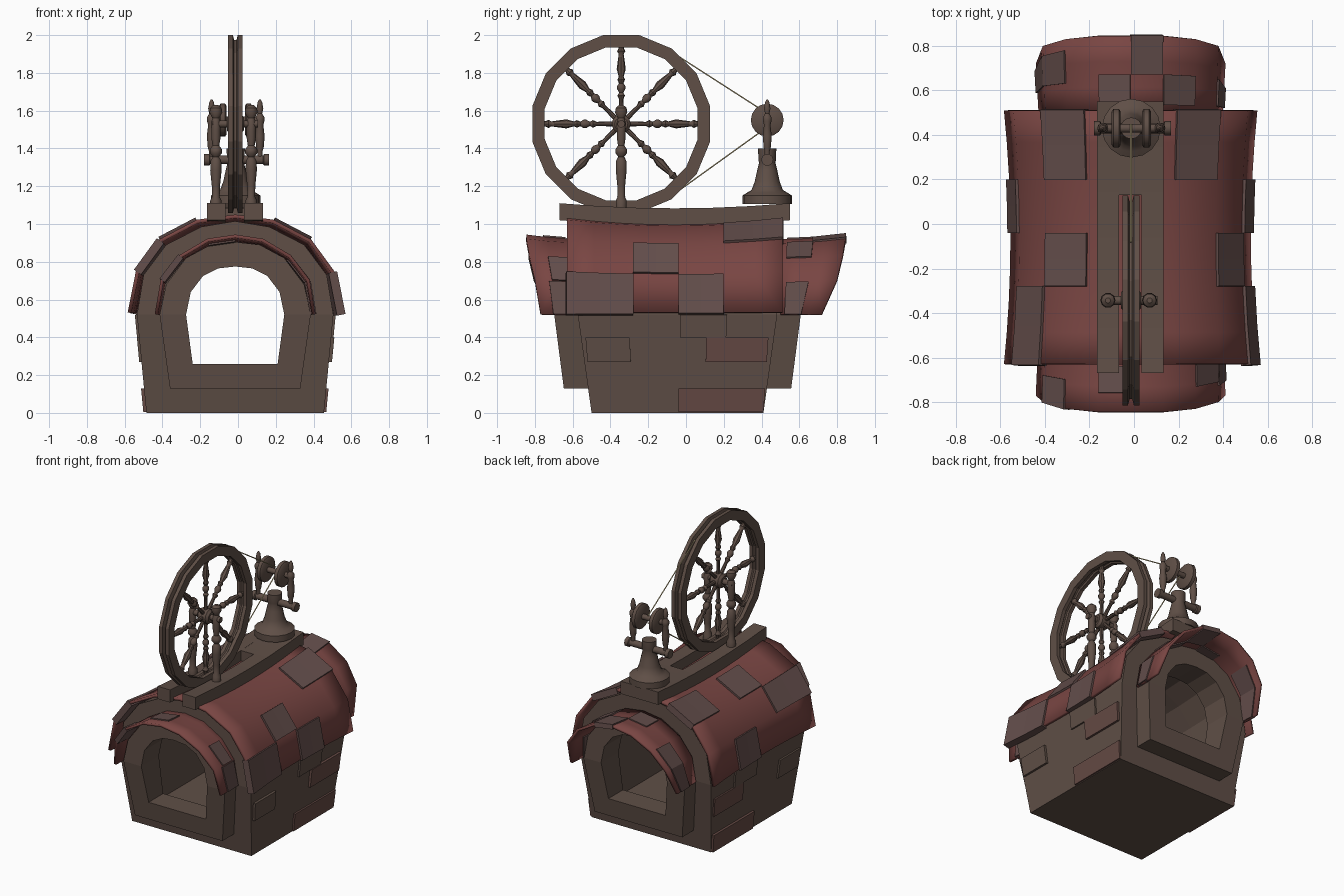
import bpy, bmesh, math, random
from mathutils import Vector

if "Cube" in bpy.data.objects:
    bpy.data.objects.remove(bpy.data.objects["Cube"])

random.seed(4)
CX = -0.015


def material(name, rgb):
    m = bpy.data.materials.new(name)
    m.diffuse_color = (*rgb, 1)
    m.use_nodes = True
    m.node_tree.nodes["Principled BSDF"].inputs["Base Color"].default_value = m.diffuse_color
    return m


RED = material("red_roof", (0.19, 0.06, 0.055))
TILE = material("faded_tile", (0.125, 0.075, 0.07))
WOOD = material("wood", (0.115, 0.078, 0.062))
PLANK = material("red_plank", (0.13, 0.068, 0.058))
STRING = material("string", (0.7, 0.58, 0.32))


def finish(name, bm, mat, smooth=False):
    bmesh.ops.recalc_face_normals(bm, faces=bm.faces)
    me = bpy.data.meshes.new(name)
    bm.to_mesh(me)
    bm.free()
    ob = bpy.data.objects.new(name, me)
    bpy.context.collection.objects.link(ob)
    me.materials.append(mat)
    if smooth:
        bpy.ops.object.select_all(action='DESELECT')
        ob.select_set(True)
        bpy.context.view_layer.objects.active = ob
        bpy.ops.object.shade_smooth_by_angle(angle=math.radians(40))
    return ob


def join_rings(bm, rings, closed=True):
    """Quads between successive rings of vertices."""
    for a, b in zip(rings, rings[1:]):
        n = len(a)
        for i in range(n if closed else n - 1):
            j = (i + 1) % n
            bm.faces.new((a[i], a[j], b[j], b[i]))


def lathe(name, profile, base, axis, segs=10, mat=WOOD, ring=False, phase=0, smooth=True):
    """Turn (radius, height) points round an axis; ring closes the profile on itself."""
    bm = bmesh.new()
    q = Vector(axis).to_track_quat('Z', 'Y')
    rings = []
    for r, h in profile:
        angs = [2 * math.pi * (i + phase) / segs for i in range(segs)]
        rings.append([bm.verts.new(Vector(base) + q @ Vector((r * math.cos(a), r * math.sin(a), h))) for a in angs])
    join_rings(bm, rings + rings[:1] if ring else rings)
    if not ring:
        bm.faces.new(rings[0])
        bm.faces.new(rings[-1])
    return finish(name, bm, mat, smooth)


def shell(name, f, us, vs, thick, mat, smooth=False):
    """Thick sheet over a surface f(u, v)."""
    bm = bmesh.new()
    join_rings(bm, [[bm.verts.new(f(u, v)) for u in us] for v in vs], closed=False)
    ob = finish(name, bm, mat, smooth)
    s = ob.modifiers.new("thickness", 'SOLIDIFY')
    s.thickness, s.offset = thick, 0
    if smooth:  # round the sheet after it has its thickness
        ob.modifiers.move(len(ob.modifiers) - 1, 0)
    return ob


def steps(a, b, n):
    return [a + (b - a) * i / n for i in range(n + 1)]


def along(profile, u):
    """Point on a half profile listed from ridge to eave, u negative = left."""
    i = min(int(abs(u)), len(profile) - 2)
    t = abs(u) - i
    (x0, z0), (x1, z1) = profile[i], profile[i + 1]
    return math.copysign(1, u) * (x0 + (x1 - x0) * t), z0 + (z1 - z0) * t


# House body and porches: hollow arched tubes
def tube(name, outer, inner, front, back, sag=0.0):
    bm = bmesh.new()
    full = lambda h: h + [(-x, z) for x, z in reversed(h[:-1])]

    def loop(half, s):
        out = []
        for x, z in full(half):
            y = front(z) * (1 - s) + back(z) * s
            dip = sag * (1 - (2 * s - 1) ** 2) * max(0, z - 0.52) / 0.5
            out.append(bm.verts.new((CX + x, y, z - dip)))
        return out
    ss = steps(0, 1, 6)
    o = [loop(outer, s) for s in ss]
    i = [loop(inner, s) for s in ss]
    join_rings(bm, o + i[::-1] + [o[0]])
    return finish(name, bm, WOOD)


hole = [(0.225, 0.26), (0.26, 0.52), (0.235, 0.64), (0.17, 0.725), (0.09, 0.765), (0, 0.775)]
body = [(0.47, 0), (0.52, 0.52), (0.485, 0.73), (0.365, 0.89), (0.18, 0.985), (0, 1.015)]
porch = [(0.345, 0.13), (0.40, 0.52), (0.365, 0.68), (0.26, 0.82), (0.13, 0.89), (0, 0.905)]
room = [(x * 0.97, 0.52 + (z - 0.52) * 0.96) for x, z in porch]
low = lambda z: min(z, 0.52)
tube("house_body", body, room,
     lambda z: -0.5 - 0.14 * low(z), lambda z: 0.41 + 0.14 * low(z), 0.045)
tube("front_porch", porch, hole, lambda z: -0.63 - 0.13 * low(z), lambda z: -0.5)
tube("back_porch", porch, hole, lambda z: 0.54 + 0.13 * low(z), lambda z: 0.41)

# Main roof, sagging and pinched in the middle
roof_half = [(0, 1.005), (0.19, 0.98), (0.375, 0.885), (0.49, 0.73), (0.53, 0.53)]


def roof(u, y):
    x, z = along(roof_half, u)
    q = ((y + 0.06) / 0.57) ** 2
    return Vector((CX + x * (1 + 0.055 * q), y, z + 0.035 * q * (z - 0.53) / 0.475))


shell("main_roof", roof, steps(-4, 4, 8), steps(-0.63, 0.51, 8), 0.02, RED, True)
roof_tiles = [(1, 2, 0.2, 0.515), (2, 3, -0.28, -0.04), (3, 4.03, -0.04, 0.2), (3, 4.05, -0.635, -0.28),
              (-2, -1, 0.2, 0.515), (-2, -1, -0.28, -0.04), (-3, -2, -0.635, -0.28), (-4.03, -3, -0.04, 0.2)]
for a, b, y0, y1 in roof_tiles:
    shell("roof_tile", roof, [a, b], steps(y0, y1, 2), 0.046, TILE)

# Porch roofs flaring outwards
porch_half = [(0, 0.91), (0.14, 0.89), (0.28, 0.81), (0.375, 0.69), (0.405, 0.52)]


def porch_roof(sign):
    edge = [0.845, 0.845, 0.83, 0.80, 0.77 if sign < 0 else 0.72]

    def f(u, v):
        x, z = along(porch_half, u)
        i = min(int(abs(u)), 3)
        e = edge[i] + (edge[i + 1] - edge[i]) * (abs(u) - i)
        return Vector((CX + x * (1 + 0.03 * v), sign * (0.5 + (e - 0.5) * v), z + 0.025 * v * v * (z - 0.5) / 0.41))
    return f


porch_tiles = {-1: [(2, 3, 0.35, 0.7), (-3, -2, 0.6, 1.01), (-1, 0, 0.4, 0.75), (3, 4, 0.3, 0.75)],
               1: [(1, 2, 0.1, 0.5), (-4, -2, 0.4, 0.85), (0, 1, 0.5, 1.01), (-1, 0, 0.1, 0.5), (3, 4, 0.1, 0.5)]}
for sign, label in ((-1, "front"), (1, "back")):
    f = porch_roof(sign)
    shell(label + "_porch_roof", f, steps(-4, 4, 8), steps(0, 1, 3), 0.018, RED, True)
    for a, b, v0, v1 in porch_tiles[sign]:
        shell(label + "_porch_tile", f, steps(a, b, round(b - a)), [v0, v1], 0.034, TILE)

# Raised planks on the side walls
for side in (-1, 1):
    wall = lambda z, y: Vector((CX + side * (0.47 + 0.096 * z), y * (1 + 0.16 * z), z))
    for y0, y1, z0, z1 in [(-0.5, -0.28, 0.27, 0.4), (-0.04, 0.41, 0.005, 0.13),
                           (-0.03, 0.2, 0.4, 0.52), (0.1, 0.41, 0.27, 0.4)]:
        shell("wall_plank", wall, [z0, z1], [y0, y1], random.uniform(0.02, 0.036), random.choice([WOOD, PLANK]))


# Ridge beams that follow the sag
def beam(name, x0, x1, y0, y1):
    bm = bmesh.new()
    rings = []
    for y in steps(y0, y1, 6):
        t = 1.083 + 0.027 * ((y + 0.06) / 0.61) ** 2
        rings.append([bm.verts.new(p) for p in ((x0, y, t - 0.09), (x1, y, t - 0.09), (x1, y, t), (x0, y, t))])
    join_rings(bm, rings)
    bm.faces.new(rings[0])
    bm.faces.new(rings[-1])
    return finish(name, bm, WOOD)


beam("left_ridge_beam", -0.165, -0.067, -0.67, 0.55)
beam("right_ridge_beam", 0.033, 0.133, -0.67, 0.55)
beam("ridge_beam_infill", -0.067, 0.033, 0.13, 0.55)

# Spinning wheel: grooved rim, hub, turned spokes
WX, WY, WZ = -0.014, -0.343, 1.53
hub = Vector((WX, WY, WZ))
lathe("wheel_rim", [(0.413, -0.038), (0.48, -0.038), (0.48, -0.013), (0.452, -0.006), (0.452, 0.006),
                    (0.48, 0.013), (0.48, 0.038), (0.413, 0.038), (0.413, 0.013), (0.422, 0.006), (0.422, -0.006), (0.413, -0.013)],
      hub, (1, 0, 0), 16, ring=True, phase=0.5, smooth=False)
lathe("wheel_hub", [(0.035, -0.045), (0.05, -0.03), (0.05, 0.03), (0.035, 0.045)], hub, (1, 0, 0), 12)
lathe("wheel_axle", [(0.02, -0.12), (0.02, 0.12)], hub, (1, 0, 0))
spoke = [(0.014, 0.03), (0.011, 0.13), (0.02, 0.15), (0.011, 0.165), (0.022, 0.185), (0.022, 0.2), (0.012, 0.215),
         (0.02, 0.235), (0.013, 0.25), (0.024, 0.29), (0.016, 0.35), (0.013, 0.37), (0.022, 0.385), (0.014, 0.4), (0.014, 0.425)]
for k in range(8):
    a = k * math.pi / 4
    lathe("wheel_spoke", spoke, hub, (0, math.cos(a), math.sin(a)), 8)

# Turned posts holding the wheel
post = [(0.03, 0), (0.03, 0.04), (0.02, 0.06), (0.022, 0.12), (0.03, 0.2), (0.028, 0.25), (0.016, 0.27), (0.032, 0.29),
        (0.032, 0.31), (0.018, 0.33), (0.024, 0.37), (0.024, 0.41), (0.026, 0.45), (0.018, 0.475), (0.034, 0.505),
        (0.03, 0.53), (0.012, 0.545)]
for x in (-0.117, 0.07):
    lathe("wheel_post", post, (x, WY, 1.085), (0, 0, 1))

# Bell-shaped stand with cross arm
BX, BY, BZ = -0.012, 0.43, 1.55
lathe("bell_stand", [(0.132, 0), (0.132, 0.045), (0.105, 0.062), (0.083, 0.075), (0.066, 0.12), (0.053, 0.18), (0.043, 0.22),
                     (0.047, 0.235), (0.048, 0.295)], (BX, BY, 1.105), (0, 0, 1), 16)
lathe("cross_arm", [(0.032, -0.172), (0.032, -0.145), (0.024, -0.14), (0.024, 0.14), (0.032, 0.145), (0.032, 0.172)],
      (BX + 0.005, BY, 1.34), (1, 0, 0))

# Finial posts, pulleys and spindle
finial = [(0.014, 0), (0.014, 0.05), (0.02, 0.07), (0.025, 0.13), (0.018, 0.19), (0.024, 0.21), (0.024, 0.23),
          (0.012, 0.25), (0.018, 0.275), (0.012, 0.31), (0.004, 0.325)]
for s in (-1, 1):
    lathe("finial_post", finial, (BX + s * 0.128, BY, 1.335), (0, 0, 1))
    lathe("pulley", [(0.075, -0.02), (0.087, -0.012), (0.087, 0.012), (0.075, 0.02)],
          (BX + s * 0.068, BY, BZ), (1, 0, 0), 16)
lathe("spindle", [(0.018, -0.135), (0.02, 0), (0.018, 0.135)], (BX, BY, BZ), (1, 0, 0))

# Drive string: two tangents between wheel and spindle
th = math.asin((0.465 - 0.03) / (BY - WY))
for s in (-1, 1):
    d = Vector((0, math.sin(th), s * math.cos(th)))
    p = hub + 0.465 * d
    q = Vector((WX, BY, BZ)) + 0.03 * d
    lathe("drive_string", [(0.004, 0), (0.004, (q - p).length)], p, q - p, 6, STRING)
